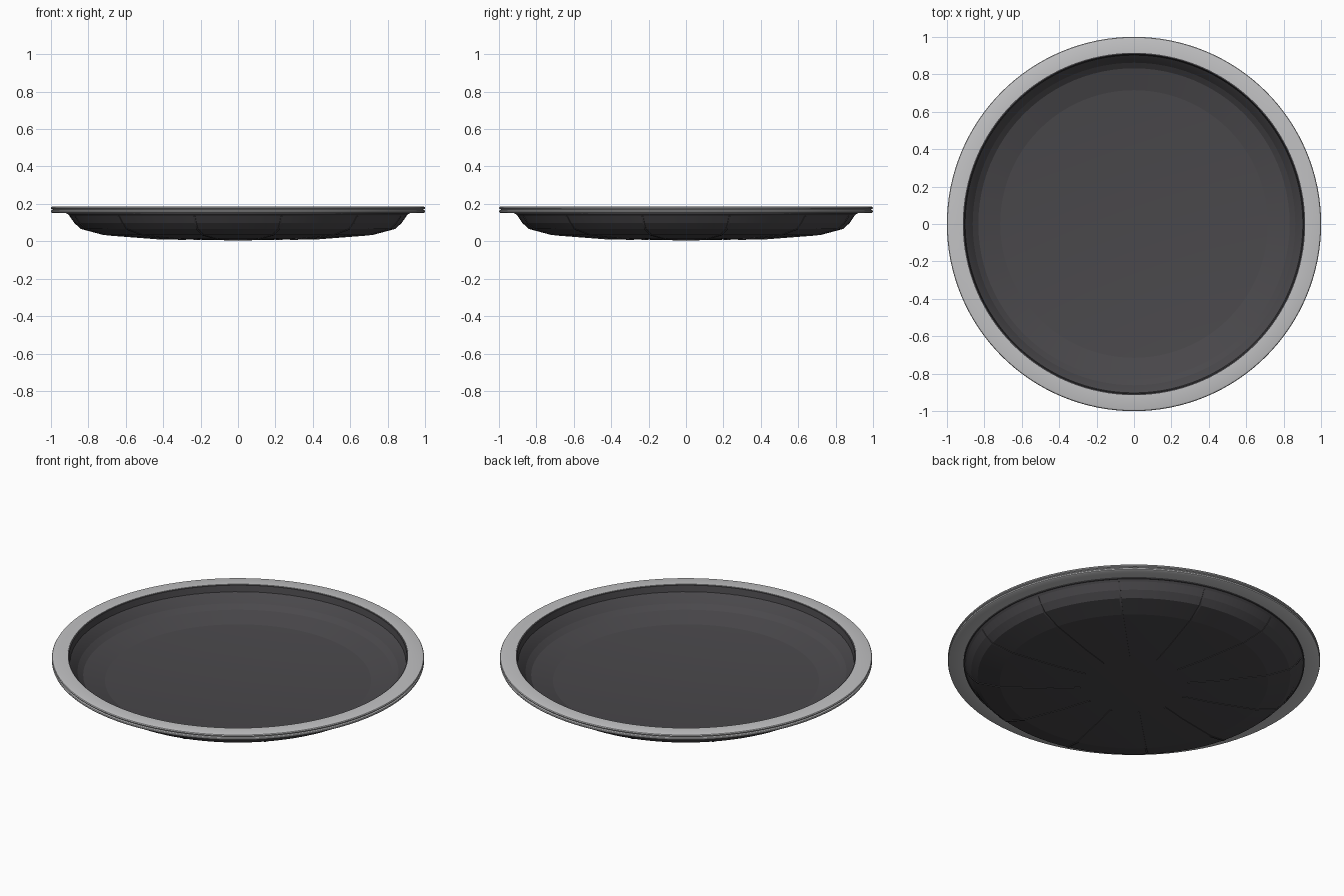
import bpy, bmesh, math
from mathutils import Vector

cube = bpy.data.objects.get("Cube")
if cube:
    bpy.data.objects.remove(cube, do_unlink=True)


def material(name, color):
    mat = bpy.data.materials.new(name)
    mat.use_nodes = True
    mat.diffuse_color = (*color, 1)
    mat.node_tree.nodes["Principled BSDF"].inputs["Base Color"].default_value = (*color, 1)
    return mat


def finish(bm, name, mat, angle):
    bmesh.ops.remove_doubles(bm, verts=bm.verts, dist=0.0003)
    bmesh.ops.recalc_face_normals(bm, faces=bm.faces)
    mesh = bpy.data.meshes.new(name)
    bm.to_mesh(mesh)
    bm.free()
    mesh.materials.append(mat)
    obj = bpy.data.objects.new(name, mesh)
    bpy.context.collection.objects.link(obj)
    bpy.ops.object.select_all(action="DESELECT")
    obj.select_set(True)
    bpy.context.view_layer.objects.active = obj
    bpy.ops.object.shade_smooth_by_angle(angle=math.radians(angle))
    return obj


def lathe(name, profile, mat, steps=96, closed=True, angle=10):
    bm = bmesh.new()
    verts = [bm.verts.new((r, 0, z)) for r, z in profile]
    pairs = list(zip(verts, verts[1:]))
    if closed:
        pairs.append((verts[-1], verts[0]))
    edges = [bm.edges.new(p) for p in pairs]
    bmesh.ops.spin(bm, geom=verts + edges, cent=(0, 0, 0), axis=(0, 0, 1),
                   angle=math.tau, steps=steps, use_merge=True)
    return finish(bm, name, mat, angle)


charcoal = material("charcoal", (0.068, 0.065, 0.071))
silver = material("silver grey", (0.54, 0.54, 0.55))

# Shallow bowl: underside profile, then the inside just above it
under = [(0, 0.004), (0.45, 0.014), (0.72, 0.034), (0.84, 0.066),
         (0.875, 0.098), (0.9, 0.135), (0.915, 0.15)]
inside = [(0.908, 0.17), (0.905, 0.15), (0.89, 0.135), (0.862, 0.098),
          (0.832, 0.074), (0.715, 0.042), (0.45, 0.022), (0, 0.012)]
lathe("bowl", under + inside, charcoal, closed=False)

# Flat rim with a groove running round its outer edge
lathe("rim", [(0.915, 0.15), (0.99, 0.15), (0.998, 0.154), (1.0, 0.16),
              (0.998, 0.165), (0.99, 0.168), (0.99, 0.171), (0.998, 0.174),
              (1.0, 0.179), (0.997, 0.184), (0.988, 0.187), (0.915, 0.187)],
      silver, steps=128, angle=30)

# Dark lip lining the inner edge of the rim
lathe("inner_lip", [(0.916, 0.145), (0.916, 0.184), (0.908, 0.184), (0.902, 0.145)], charcoal, steps=128)

# Thin radial ribs following the underside
bm = bmesh.new()
path = [(0.29, 0.0104)] + under[1:6]
for i in range(12):
    a = math.radians(15 + 30 * i)
    out = Vector((math.cos(a), math.sin(a), 0))
    side = Vector((-math.sin(a), math.cos(a), 0)) * 0.005
    rings = []
    for k, (r, z) in enumerate(path):
        # Offset along the local downward normal of the profile
        (r0, z0), (r1, z1) = path[max(k - 1, 0)], path[min(k + 1, len(path) - 1)]
        normal = (out * (z1 - z0) - Vector((0, 0, r1 - r0))).normalized()
        p = out * r + Vector((0, 0, z))
        rings.append([bm.verts.new(p + s * side + normal * d)
                      for s, d in ((-1, -0.003), (-1, 0.003), (1, 0.003), (1, -0.003))])
    for a_ring, b_ring in zip(rings, rings[1:]):
        for j in range(4):
            n = (j + 1) % 4
            bm.faces.new((a_ring[j], a_ring[n], b_ring[n], b_ring[j]))
    bm.faces.new(rings[0])
    bm.faces.new(rings[-1][::-1])
finish(bm, "underside_ribs", charcoal, 30)
